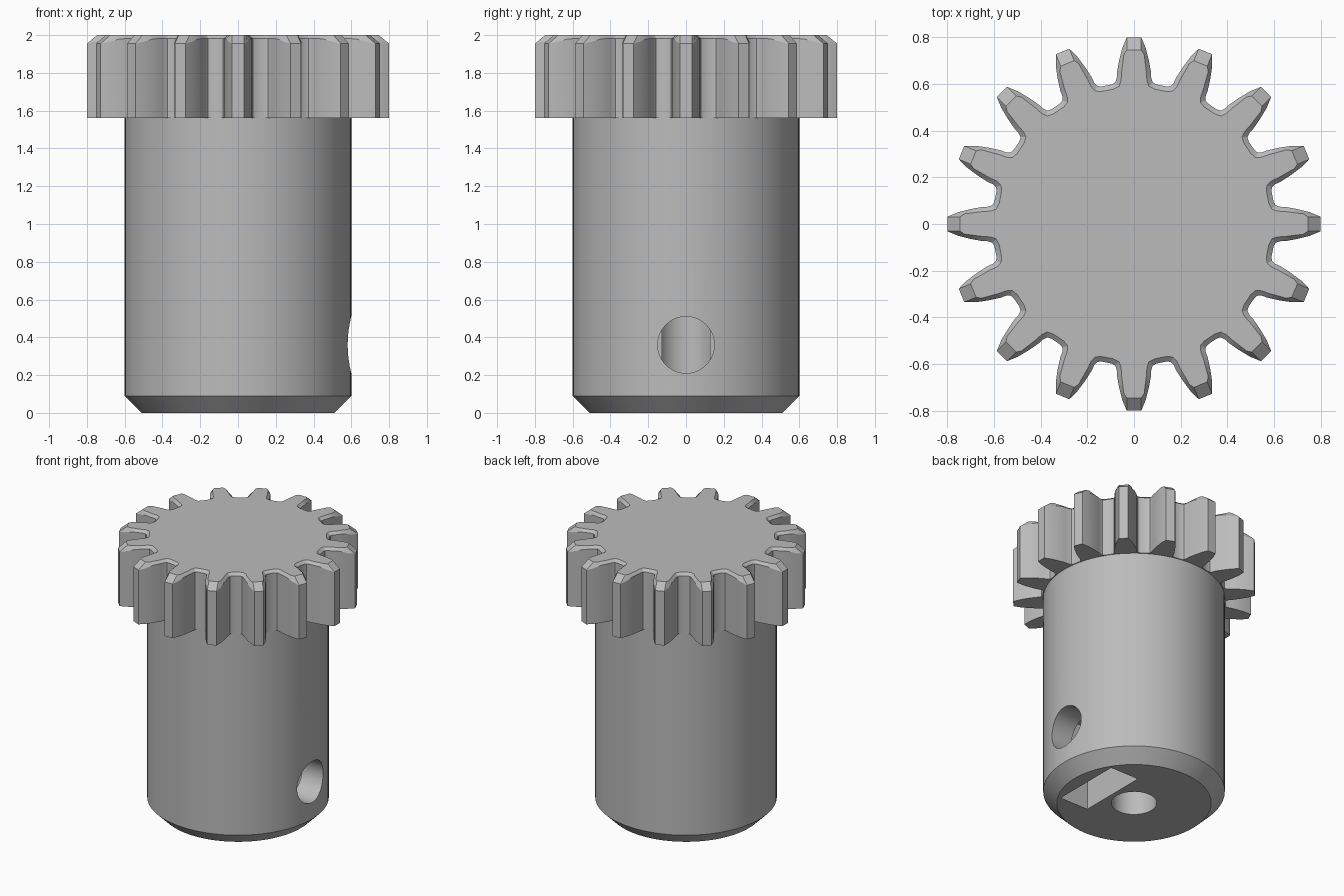
import bpy, bmesh, math
from mathutils import Matrix

TEETH = 16
SHAFT_R = 0.6
GEAR_BOTTOM, GEAR_TOP = 1.56, 2.0

cube = bpy.data.objects.get("Cube")
if cube:
    bpy.data.objects.remove(cube, do_unlink=True)

metal = bpy.data.materials.new("plain grey")
metal.use_nodes = True
GREY = (0.5, 0.5, 0.5, 1)
metal.diffuse_color = GREY
metal.node_tree.nodes["Principled BSDF"].inputs["Base Color"].default_value = GREY


def finish(bm, name):
    """Turn a bmesh into a named object with the grey material."""
    bmesh.ops.recalc_face_normals(bm, faces=bm.faces)
    mesh = bpy.data.meshes.new(name)
    bm.to_mesh(mesh)
    bm.free()
    mesh.materials.append(metal)
    obj = bpy.data.objects.new(name, mesh)
    bpy.context.collection.objects.link(obj)
    return obj


def skin(rings, name):
    """Close a stack of point loops into a solid."""
    bm = bmesh.new()
    loops = [[bm.verts.new(p) for p in ring] for ring in rings]
    n = len(loops[0])
    for low, high in zip(loops, loops[1:]):
        for i in range(n):
            j = (i + 1) % n
            bm.faces.new((low[i], low[j], high[j], high[i]))
    bm.faces.new(loops[0][::-1])
    bm.faces.new(loops[-1])
    return finish(bm, name)


def circle(radius, z, n=96):
    return [(radius * math.cos(math.tau * i / n), radius * math.sin(math.tau * i / n), z)
            for i in range(n)]


def cut(target, cutter):
    """Subtract the cutter from the target, then drop the cutter."""
    cutter.hide_render = True
    mod = target.modifiers.new("cut", "BOOLEAN")
    mod.operation = "DIFFERENCE"
    mod.solver = "EXACT"
    mod.object = cutter
    bpy.context.view_layer.objects.active = target
    bpy.ops.object.modifier_apply(modifier=mod.name)
    bpy.data.objects.remove(cutter, do_unlink=True)


def smooth(obj, angle):
    bpy.ops.object.select_all(action="DESELECT")
    obj.select_set(True)
    bpy.context.view_layer.objects.active = obj
    bpy.ops.object.shade_smooth_by_angle(angle=math.radians(angle))


# Shaft with a chamfered foot
shaft = skin([circle(SHAFT_R - 0.09, 0), circle(SHAFT_R, 0.09),
              circle(SHAFT_R, GEAR_BOTTOM)], "shaft")

# Motor bore up the axis
cut(shaft, skin([circle(0.15, -0.2, 48), circle(0.15, 1.0, 48)], "bore_cutter"))

# Nut pocket open at the foot
bm = bmesh.new()
bmesh.ops.create_cube(bm, size=1, matrix=Matrix.Translation((0.3, 0, 0.21))
                      @ Matrix.Diagonal((0.23, 0.52, 0.82, 1)))
cut(shaft, finish(bm, "pocket_cutter"))

# Set screw hole from the left side into the bore
bm = bmesh.new()
bmesh.ops.create_cone(bm, cap_ends=True, segments=48, radius1=0.15, radius2=0.15, depth=0.92,
                      matrix=Matrix.Translation((0.54, 0, 0.36))
                      @ Matrix.Rotation(math.pi / 2, 4, "Y"))
cut(shaft, finish(bm, "screw_hole_cutter"))
smooth(shaft, 30)

# Half tooth from tip to root: radius, half width, top radius, top half width, chamfer depth
HALF_TOOTH = [
    (0.80, 0.031, 0.745, 0.031, 0.045),
    (0.755, 0.050, 0.725, 0.044, 0.035),
    (0.70, 0.064, 0.69, 0.048, 0.02),
    (0.65, 0.073, 0.645, 0.054, 0.018),
    (0.625, 0.074, 0.615, 0.055, 0.018),
    (0.607, 0.080, 0.59, 0.064, 0.018),
    (0.598, 0.096, 0.578, 0.088, 0.018),
]


def gear_loop(level):
    """One full gear outline at the bottom, chamfer start or top level."""
    points = []
    for t in range(TEETH):
        a = math.tau * t / TEETH
        sides = [(-1, row) for row in reversed(HALF_TOOTH)] + [(1, row) for row in HALF_TOOTH]
        for side, (r, w, top_r, top_w, drop) in sides:
            x, y = (top_r, side * top_w) if level == "top" else (r, side * w)
            z = {"bottom": GEAR_BOTTOM, "edge": GEAR_TOP - drop, "top": GEAR_TOP}[level]
            points.append((x * math.cos(a) - y * math.sin(a),
                           x * math.sin(a) + y * math.cos(a), z))
    return points


# Toothed head with bevelled top edges
gear = skin([gear_loop(level) for level in ("bottom", "edge", "top")], "gear_head")
smooth(gear, 25)
